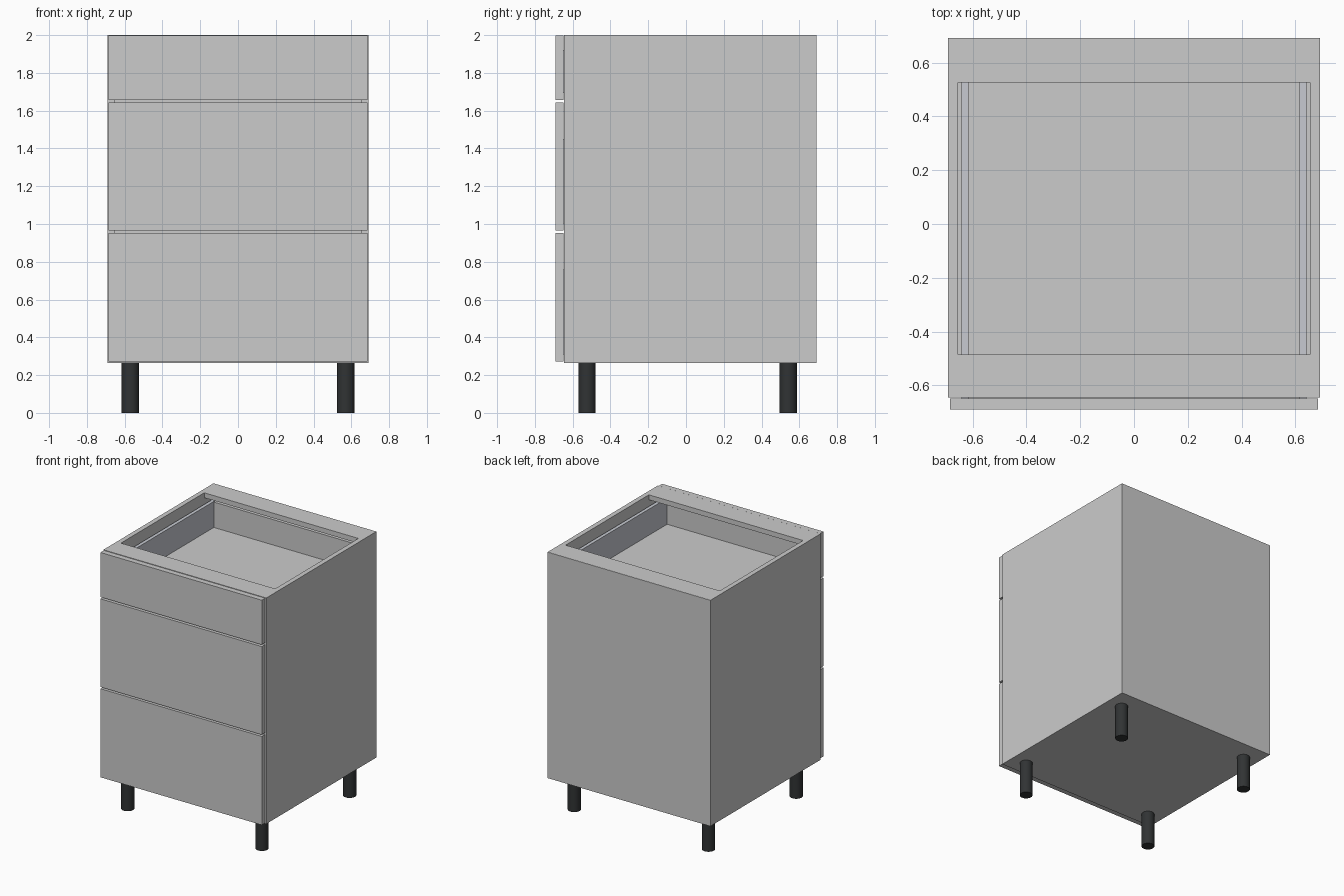
import bpy
import bmesh

if "Cube" in bpy.data.objects:
    bpy.data.objects.remove(bpy.data.objects["Cube"])


def material(name, rgb):
    m = bpy.data.materials.new(name)
    m.diffuse_color = (*rgb, 1.0)
    m.use_nodes = True
    m.node_tree.nodes["Principled BSDF"].inputs["Base Color"].default_value = m.diffuse_color
    return m


metal = material("drawer_metal", (0.57, 0.59, 0.64))
black = material("leg_black", (0.03, 0.033, 0.034))


def box(name, x0, x1, y0, y1, z0, z1, mat=None):
    bm = bmesh.new()
    bmesh.ops.create_cube(bm, size=1.0)
    for v in bm.verts:
        v.co.x = x1 if v.co.x > 0 else x0
        v.co.y = y1 if v.co.y > 0 else y0
        v.co.z = z1 if v.co.z > 0 else z0
    me = bpy.data.meshes.new(name)
    bm.to_mesh(me)
    bm.free()
    ob = bpy.data.objects.new(name, me)
    bpy.context.collection.objects.link(ob)
    if mat:
        me.materials.append(mat)
    return ob


W, IN = 0.692, 0.655            # carcass half width, inner half width
FRONT, BACK = -0.645, 0.69      # carcass depth range
BASE, TOP, T = 0.265, 2.0, 0.038

# Carcass
for side, s in (("left", -1), ("right", 1)):
    x0, x1 = sorted((s * IN, s * W))
    box(f"{side}_side_panel", x0, x1, FRONT, BACK, BASE, TOP)
box("bottom_panel", -IN, IN, FRONT, BACK, BASE, BASE + T)
box("front_top_rail", -IN, IN, FRONT, -0.485, TOP - T, TOP)
box("rear_top_rail", -IN, IN, 0.526, BACK, TOP - T, TOP)
box("back_panel", -W, W, BACK - 0.012, BACK + 0.002, BASE, TOP - 0.001)

# Drawers: front z range and side wall height
drawers = (("top", 1.656, 1.998, 0.2),
           ("middle", 0.965, 1.642, 0.42),
           ("bottom", 0.272, 0.952, 0.42))
for name, z0, z1, h in drawers:
    floor = z0 + 0.066
    box(f"{name}_drawer_front", -0.685, 0.685, -0.69, -0.649, z0, z1)
    box(f"{name}_drawer_floor", -0.615, 0.615, -0.649, 0.585, floor - 0.028, floor)
    box(f"{name}_drawer_back", -0.615, 0.615, 0.585, 0.615, floor - 0.028, floor + h - 0.005)
    for side, s in (("left", -1), ("right", 1)):
        x0, x1 = sorted((s * 0.615, s * 0.641))
        box(f"{name}_drawer_{side}_wall", x0, x1, -0.649, 0.615, floor - 0.028, floor + h, metal)

# Legs
for end, y in (("front", -0.524), ("rear", 0.541)):
    for side, x in (("left", -0.57), ("right", 0.57)):
        bpy.ops.mesh.primitive_cylinder_add(vertices=32, radius=0.046, depth=BASE,
                                            location=(x, y, BASE / 2))
        leg = bpy.context.object
        leg.name = f"{end}_{side}_leg"
        leg.data.materials.append(black)
        bpy.ops.object.shade_smooth_by_angle()
